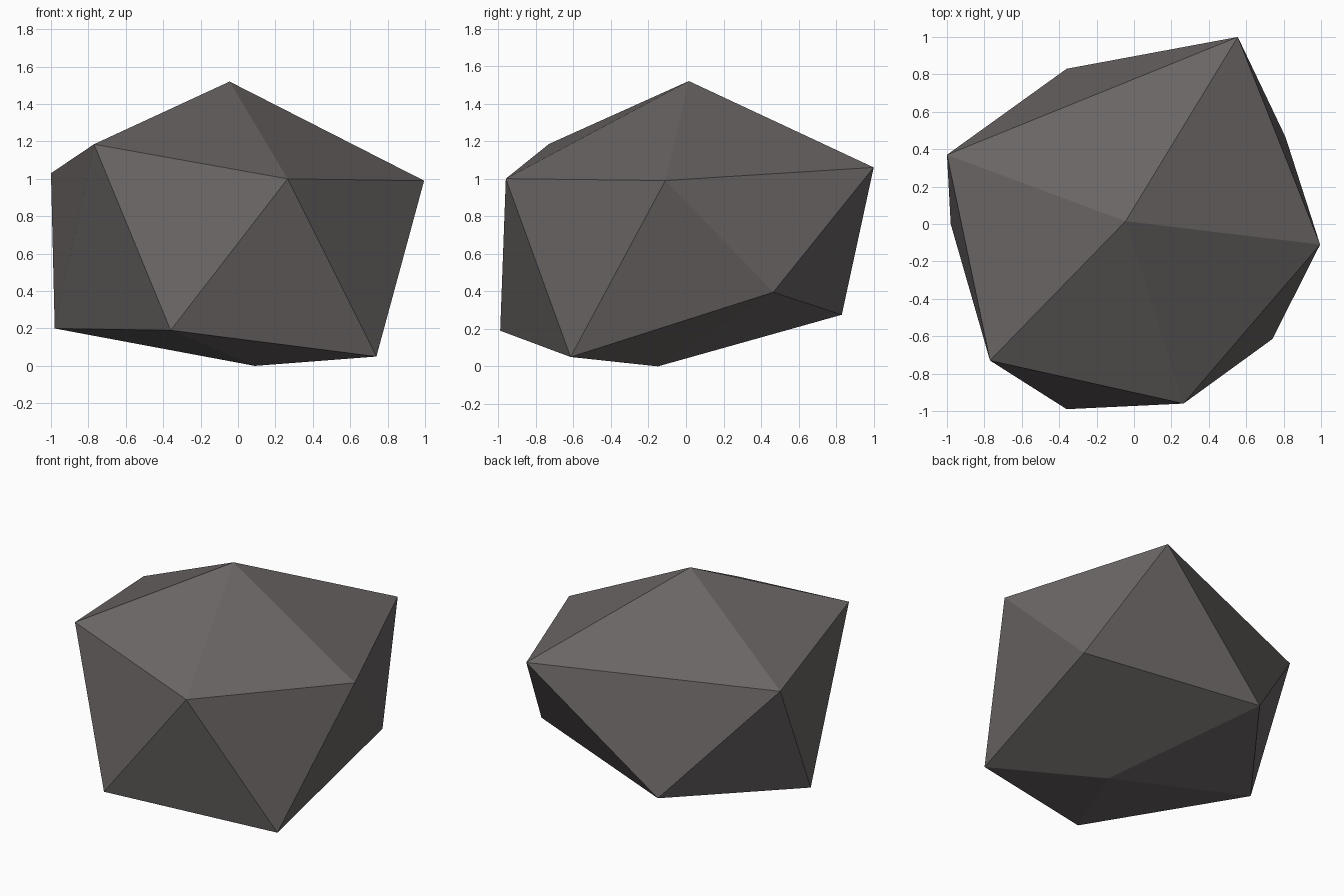
import bpy, bmesh

if "Cube" in bpy.data.objects:
    bpy.data.objects.remove(bpy.data.objects["Cube"])

# Stone colour
mat = bpy.data.materials.new("warm grey stone")
mat.diffuse_color = (0.146, 0.130, 0.130, 1)
mat.use_nodes = True
mat.node_tree.nodes["Principled BSDF"].inputs["Base Color"].default_value = mat.diffuse_color

# Faceted boulder: an irregular icosahedron (two poles, two staggered rings)
top_pole = (-0.045, 0.015, 1.52)
upper = [(-0.77, -0.73, 1.185), (0.265, -0.96, 1.0), (0.995, -0.11, 0.99),
         (0.555, 1.0, 1.06), (-1.0, 0.37, 1.03)]
lower = [(-0.36, -0.99, 0.19), (0.74, -0.615, 0.05), (0.81, 0.465, 0.395),
         (-0.36, 0.83, 0.275), (-0.98, 0.0, 0.20)]
bottom_pole = (0.09, -0.15, 0.0)

bm = bmesh.new()
top, bottom = bm.verts.new(top_pole), bm.verts.new(bottom_pole)
up = [bm.verts.new(p) for p in upper]
low = [bm.verts.new(p) for p in lower]

# Top fan, zigzag belt and bottom fan
for i in range(5):
    j = (i + 1) % 5
    for tri in ((top, up[i], up[j]), (up[i], low[i], up[j]),
                (up[j], low[i], low[j]), (bottom, low[j], low[i])):
        bm.faces.new(tri)
bmesh.ops.recalc_face_normals(bm, faces=bm.faces[:])

mesh = bpy.data.meshes.new("boulder")
bm.to_mesh(mesh)
bm.free()
mesh.materials.append(mat)
bpy.context.collection.objects.link(bpy.data.objects.new("boulder", mesh))
